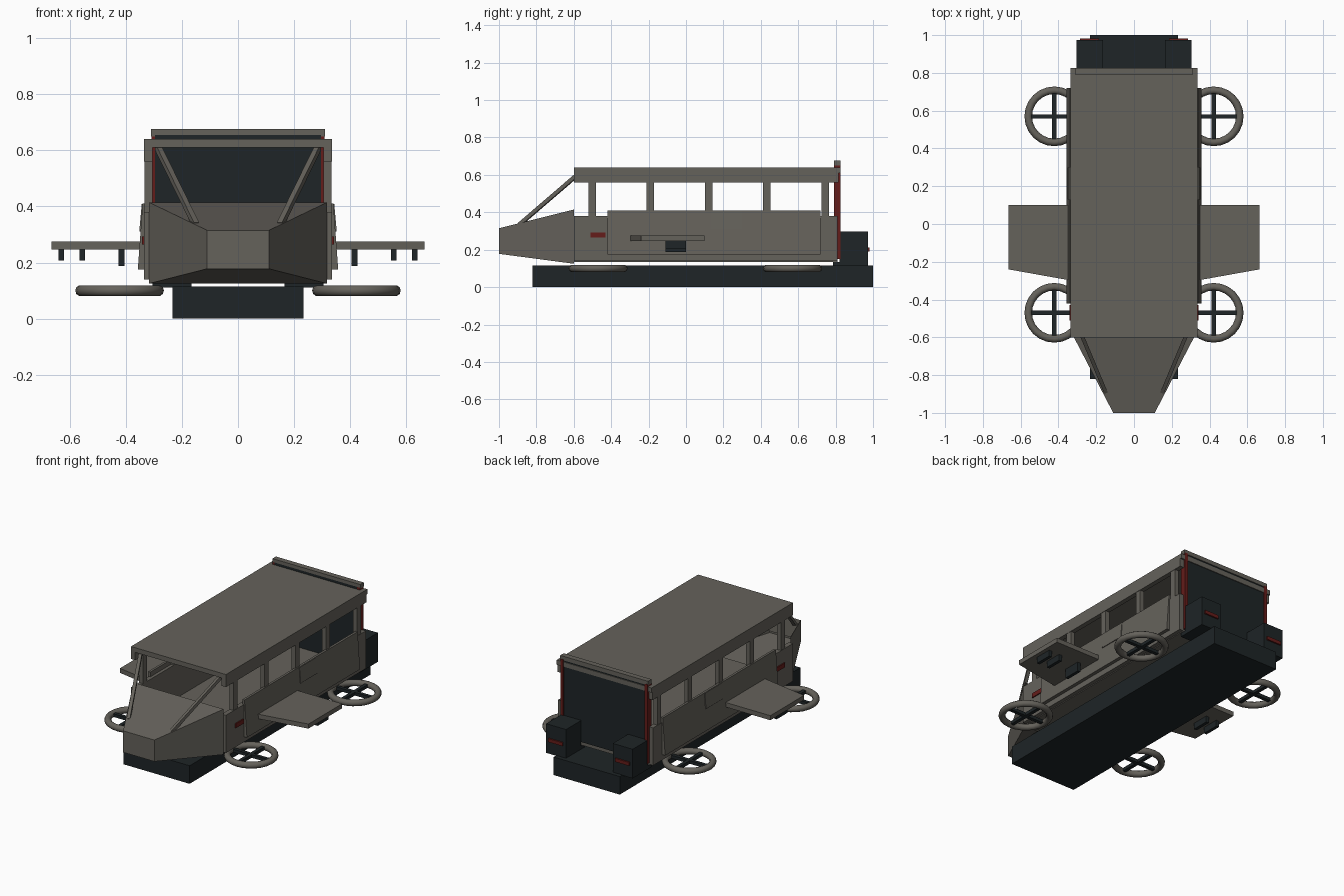
import bpy, bmesh, math
from mathutils import Vector

if "Cube" in bpy.data.objects:
    bpy.data.objects.remove(bpy.data.objects["Cube"])


def material(name, rgb):
    m = bpy.data.materials.new(name)
    m.diffuse_color = (*rgb, 1)
    m.use_nodes = True
    m.node_tree.nodes["Principled BSDF"].inputs["Base Color"].default_value = m.diffuse_color
    return m


HULL = material("hull_grey", (0.13, 0.122, 0.105))
DARK = material("dark_metal", (0.013, 0.018, 0.020))
RED = material("red_trim", (0.13, 0.012, 0.010))


def mesh(name, verts, faces, mat):
    me = bpy.data.meshes.new(name)
    me.from_pydata(verts, [], faces)
    bm = bmesh.new()
    bm.from_mesh(me)
    bmesh.ops.recalc_face_normals(bm, faces=bm.faces)
    bm.to_mesh(me)
    bm.free()
    ob = bpy.data.objects.new(name, me)
    bpy.context.collection.objects.link(ob)
    me.materials.append(mat)
    return ob


def prism(name, bottom, top, mat, caps=(True, True)):
    n = len(bottom)
    faces = [(i, (i + 1) % n, n + (i + 1) % n, n + i) for i in range(n)]
    if caps[0]:
        faces.append(tuple(range(n)))
    if caps[1]:
        faces.append(tuple(range(n, 2 * n)))
    return mesh(name, list(bottom) + list(top), faces, mat)


def box(name, x, y, z, mat):
    ring = [(x[0], y[0]), (x[1], y[0]), (x[1], y[1]), (x[0], y[1])]
    return prism(name, [(*p, z[0]) for p in ring], [(*p, z[1]) for p in ring], mat)


def side_box(name, s, x, y, z, mat):
    return box(name, sorted((s * x[0], s * x[1])), y, z, mat)


def beam(name, a, b, size, mat):
    a, b = Vector(a), Vector(b)
    d = (b - a).normalized()
    u = d.cross(Vector((0, 0, 1))).normalized() * size / 2
    v = d.cross(u).normalized() * size / 2
    offs = [u + v, u - v, -u - v, -u + v]
    return prism(name, [a + o for o in offs], [b + o for o in offs], mat)


# Chassis, floor, roof and rear wall
box("chassis", (-0.233, 0.233), (-0.82, 1.0), (0, 0.115), DARK)
box("cabin_floor", (-0.31, 0.31), (-0.6, 0.81), (0.135, 0.16), HULL)
box("roof", (-0.335, 0.335), (-0.6, 0.825), (0.61, 0.64), HULL)
box("rear_wall", (-0.295, 0.295), (0.79, 0.82), (0.16, 0.655), DARK)
box("rear_top_bar", (-0.31, 0.31), (0.79, 0.825), (0.65, 0.676), HULL)

# Tapered nose, open to the cabin behind
def nose_ring(w, y, z0, z1):
    return [(-w, y, z0), (w, y, z0), (w, y, z1), (-w, y, z1)]


prism("nose", nose_ring(0.11, -1.0, 0.178, 0.315),
      nose_ring(0.318, -0.6, 0.125, 0.415), HULL, (True, False))

for s, side in ((-1, "left"), (1, "right")):
    # Side wall, roof rail and window pillars
    side_box(f"{side}_wall", s, (0.305, 0.335), (-0.6, 0.81), (0.14, 0.38), HULL)
    side_box(f"{side}_roof_rail", s, (0.305, 0.335), (-0.6, 0.815), (0.56, 0.61), HULL)
    for i, y in enumerate((-0.5, -0.19, 0.122, 0.433, 0.745)):
        side_box(f"{side}_pillar_{i}", s, (0.305, 0.333), (y - 0.02, y + 0.02),
                 (0.38, 0.56), HULL)

    # Flared side skirt and its raised door panel
    prof = [(0.325, 0.41), (0.34, 0.41), (0.357, 0.175), (0.325, 0.175)]
    prism(f"{side}_skirt", [(s * x, -0.42, z) for x, z in prof],
          [(s * x, 0.72, z) for x, z in prof], HULL)
    door = [(0.333, 0.408), (0.343, 0.408), (0.352, 0.31), (0.338, 0.31)]
    prism(f"{side}_door_panel", [(s * x, 0.13, z) for x, z in door],
          [(s * x, 0.30, z) for x, z in door], HULL)
    side_box(f"{side}_marker_light", s, (0.33, 0.342), (-0.51, -0.43),
             (0.265, 0.293), RED)

    # Windscreen strut and red rear post
    beam(f"{side}_windscreen_strut", (s * 0.15, -0.89, 0.335),
         (s * 0.285, -0.57, 0.61), 0.02, HULL)
    side_box(f"{side}_rear_post", s, (0.288, 0.308), (0.79, 0.827), (0.15, 0.655), RED)

    # Stub wing with three pods below
    plan = [(0.33, -0.30), (0.665, -0.24), (0.665, 0.10), (0.33, 0.10)]
    prism(f"{side}_wing", [(s * x, y, 0.246) for x, y in plan],
          [(s * x, y, 0.275) for x, y in plan], HULL)
    for i, (x, z) in enumerate(((0.415, 0.188), (0.555, 0.207), (0.63, 0.207))):
        side_box(f"{side}_wing_pod_{i}", s, (x - 0.01, x + 0.01), (-0.11, 0.0),
                 (z, 0.248), DARK)

    # Rear engine box with tail light
    side_box(f"{side}_engine", s, (0.165, 0.305), (0.82, 0.973), (0.112, 0.298), DARK)
    side_box(f"{side}_engine_base", s, (0.165, 0.305), (0.785, 0.83), (0.112, 0.135), DARK)
    side_box(f"{side}_tail_light", s, (0.185, 0.285), (0.965, 0.982), (0.19, 0.212), RED)

    # Lift rings with crossed spokes
    for y, end in ((-0.47, "front"), (0.57, "rear")):
        bpy.ops.mesh.primitive_torus_add(location=(s * 0.422, y, 0.1), major_segments=24,
                                         minor_segments=10, major_radius=0.138,
                                         minor_radius=0.02)
        ring = bpy.context.object
        ring.name = f"{side}_{end}_lift_ring"
        ring.data.materials.append(HULL)
        bpy.ops.object.shade_smooth_by_angle(angle=math.radians(40))
        side_box(f"{side}_{end}_cross_spoke", s, (0.288, 0.556), (y - 0.011, y + 0.011),
                 (0.09, 0.11), DARK)
        side_box(f"{side}_{end}_long_spoke", s, (0.411, 0.433), (y - 0.135, y + 0.135),
                 (0.09, 0.11), DARK)
